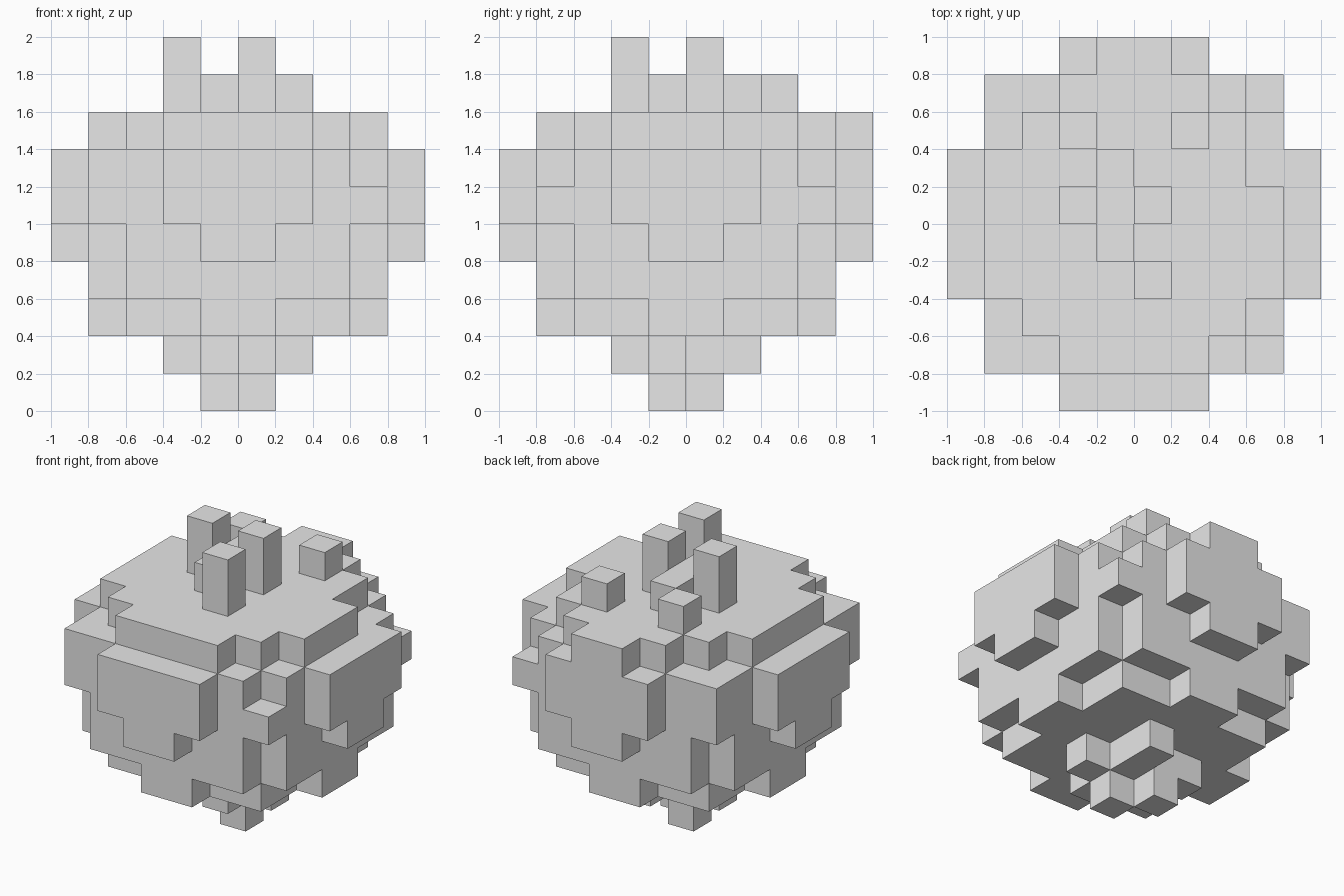
import bpy
import bmesh
from mathutils import Vector

old = bpy.data.objects.get("Cube")
if old:
    bpy.data.objects.remove(old, do_unlink=True)

CELL = 0.2
HALF = 5

grey = bpy.data.materials.new("plain_grey")
grey.use_nodes = True
grey.diffuse_color = (0.8, 0.8, 0.8, 1)
grey.node_tree.nodes["Principled BSDF"].inputs["Base Color"].default_value = grey.diffuse_color


def disc(level, halves):
    """One symmetric layer: half width of each row, from the middle row outwards."""
    cells = set()
    for d, w in enumerate(halves):
        for row in (HALF + d, HALF - 1 - d):
            cells |= {(col, row, level) for col in range(HALF - w, HALF + w)}
    return cells


def column(col, row, bottom, top):
    return {(col, row, level) for level in range(bottom, top)}


# Rounded block body, layer by layer, with raised panels on the four sides
layers = {
    2: (4, 3, 3, 1),
    3: (4, 4, 4, 3),
    4: (5, 4, 4, 3, 1),
    5: (5, 5, 4, 4, 2),
    6: (5, 5, 4, 4, 2),
    7: (4, 4, 3, 2),
}
body = set()
for level, halves in layers.items():
    body |= disc(level, halves)
body -= {(8, 1, 6), (8, 8, 6), (8, 6, 7)}      # nicked left corners
body |= {(4, 9, 7), (5, 9, 7)}                 # raised back panel

# Irregular stepped foot
foot = {(col, row, 1) for col, row in
        ((5, 3), (4, 4), (5, 4), (6, 4), (3, 5), (4, 5), (5, 5), (5, 6))}
foot |= {(5, 4, 0), (4, 5, 0)}

# Ridge, low studs and tall posts on top
ridge = {(4, row, 8) for row in (4, 5, 6)}
studs = column(3, 7, 8, 9) | column(6, 7, 8, 9)
posts = column(3, 5, 8, 10) | column(5, 5, 8, 10) | column(5, 3, 8, 10)

parts = {"body": body, "foot": foot, "top_ridge": ridge,
         "top_studs": studs, "top_posts": posts}
filled = set().union(*parts.values())


def build(name, cells):
    """Make the outer skin of a group of cells, leaving out buried faces."""
    bm = bmesh.new()
    corners = {}

    def vert(p):
        key = tuple(round(c) for c in p)
        if key not in corners:
            corners[key] = bm.verts.new(((key[0] - HALF) * CELL,
                                         (key[1] - HALF) * CELL, key[2] * CELL))
        return corners[key]

    for cell in sorted(cells):
        middle = Vector(cell) + Vector((0.5, 0.5, 0.5))
        for axis in range(3):
            for sign in (1, -1):
                n = Vector((0, 0, 0))
                n[axis] = sign
                if tuple(round(c) for c in Vector(cell) + n) in filled:
                    continue
                u = Vector((0, 0, 0))
                u[(axis + 1) % 3] = 1
                v = n.cross(u)
                ring = [middle + (n + u * a + v * b) / 2
                        for a, b in ((-1, -1), (1, -1), (1, 1), (-1, 1))]
                bm.faces.new([vert(p) for p in ring])
    mesh = bpy.data.meshes.new(name)
    bm.to_mesh(mesh)
    bm.free()
    mesh.materials.append(grey)
    obj = bpy.data.objects.new(name, mesh)
    bpy.context.collection.objects.link(obj)


for name, cells in parts.items():
    build(name, cells)
